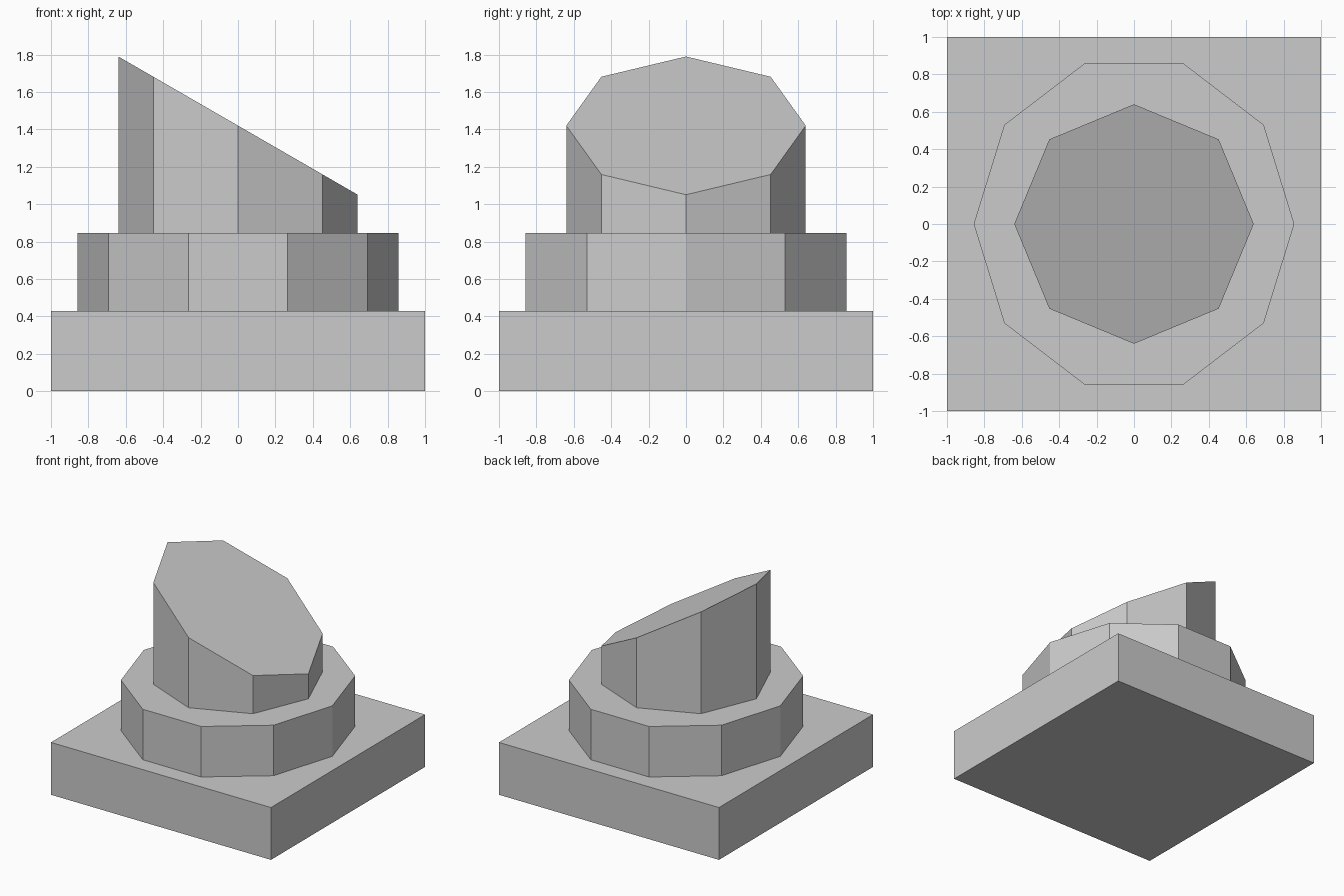
import bpy
import bmesh
import math

cube = bpy.data.objects.get("Cube")
if cube:
    bpy.data.objects.remove(cube, do_unlink=True)

grey = bpy.data.materials.new("light_grey")
grey.use_nodes = True
COLOUR = (0.6, 0.6, 0.6, 1)
grey.diffuse_color = COLOUR
grey.node_tree.nodes["Principled BSDF"].inputs["Base Color"].default_value = COLOUR


def prism(name, sides, rx, ry, z0, z1, turn=0.0, slope=0.0):
    """Flat-sided prism; its top may slope along x."""
    bm = bmesh.new()
    angles = [turn + math.tau * i / sides for i in range(sides)]
    ring = [(rx * math.cos(a), ry * math.sin(a)) for a in angles]
    low = [bm.verts.new((x, y, z0)) for x, y in ring]
    high = [bm.verts.new((x, y, z1 + slope * x)) for x, y in ring]
    bm.faces.new(low[::-1])
    bm.faces.new(high)
    for i in range(sides):
        j = (i + 1) % sides
        bm.faces.new((low[i], low[j], high[j], high[i]))
    mesh = bpy.data.meshes.new(name)
    bm.to_mesh(mesh)
    bm.free()
    mesh.materials.append(grey)
    obj = bpy.data.objects.new(name, mesh)
    bpy.context.collection.objects.link(obj)
    return obj


# Square slab at the bottom
prism("square_base", 4, math.sqrt(2), math.sqrt(2), 0, 0.43, math.pi / 4)
# Ten-sided middle tier, slightly stretched front to back
prism("ten_sided_tier", 10, 0.857, 0.902, 0.43, 0.845)
# Eight-sided column with a slanted cut on top
prism("slanted_column", 8, 0.64, 0.64, 0.845, 1.42, 0, -math.tan(math.pi / 6))
